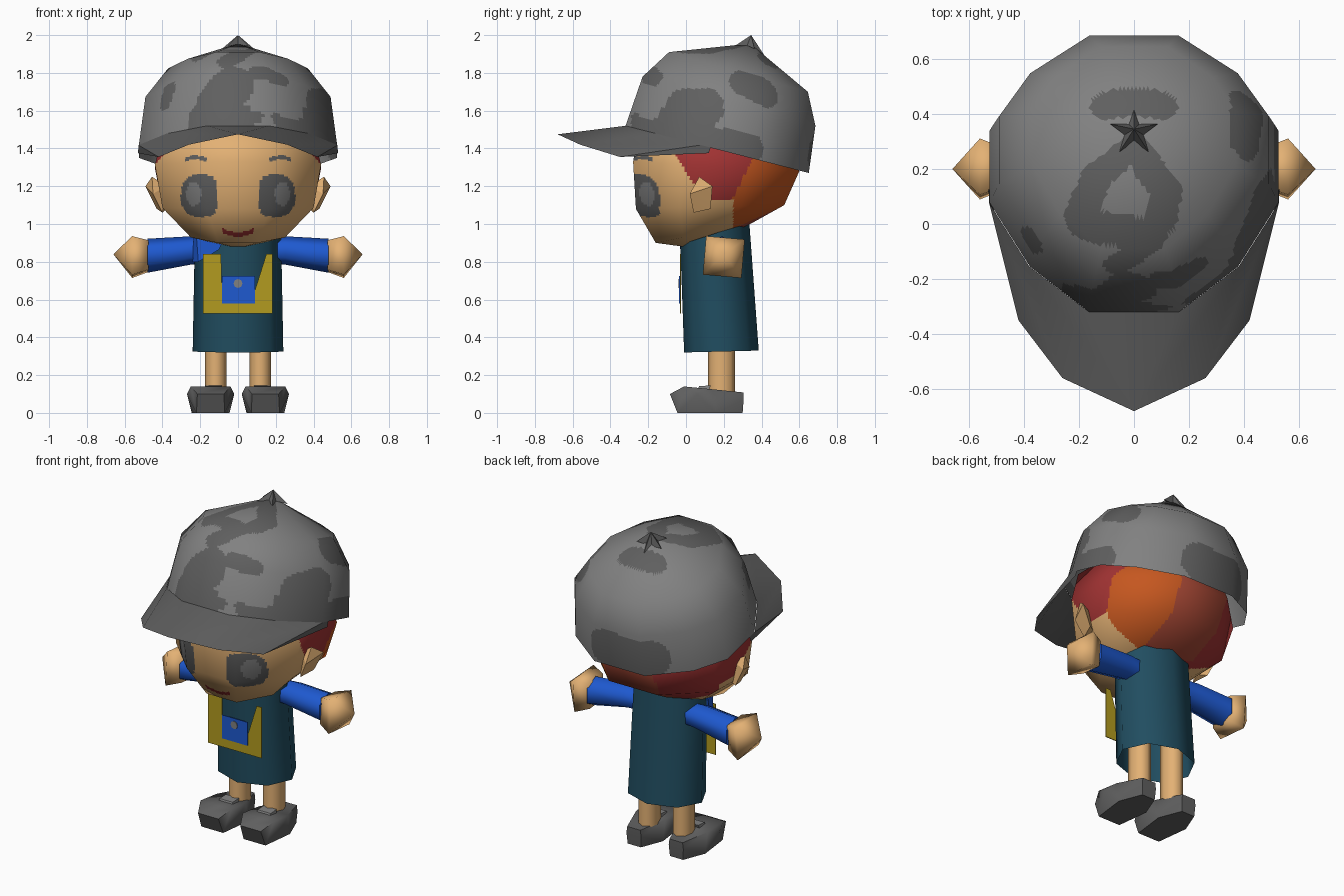
import bpy, bmesh, math
from mathutils import Vector as V

if "Cube" in bpy.data.objects:
    bpy.data.objects.remove(bpy.data.objects["Cube"])

COLOURS = {
    "skin": (0.77, 0.44, 0.175), "light_grey": (0.22, 0.22, 0.22),
    "dark_grey": (0.115, 0.115, 0.115), "teal": (0.015, 0.075, 0.118),
    "blue": (0.013, 0.10, 0.63), "yellow": (0.45, 0.33, 0.014),
    "red": (0.36, 0.033, 0.033), "orange": (0.56, 0.095, 0.014), "auburn": (0.36, 0.06, 0.033),
}
MAT = {}
for key, rgb in COLOURS.items():
    MAT[key] = bpy.data.materials.new(key)
    MAT[key].diffuse_color = (*rgb, 1)


def finish(name, bm, mats, angle=40, rule=None):
    """Turn a bmesh into an object, colouring faces by an optional rule."""
    bmesh.ops.recalc_face_normals(bm, faces=bm.faces)
    if rule:
        for f in bm.faces:
            f.material_index = mats.index(rule(f.calc_center_median()))
    lay, normals = bm.verts.layers.float_vector.get("soft"), None
    if lay:
        normals = [V(v[lay]).normalized() for v in bm.verts]
        bm.verts.layers.float_vector.remove(lay)
    me = bpy.data.meshes.new(name)
    bm.to_mesh(me)
    bm.free()
    for m in mats:
        me.materials.append(MAT[m])
    ob = bpy.data.objects.new(name, me)
    bpy.context.collection.objects.link(ob)
    bpy.ops.object.select_all(action='DESELECT')
    ob.select_set(True)
    bpy.context.view_layer.objects.active = ob
    if normals:
        bpy.ops.object.shade_smooth()
        me.normals_split_custom_set_from_vertices(normals)
    elif angle:
        bpy.ops.object.shade_smooth_by_angle(angle=math.radians(angle))


def loft(rings, bottom=True, top=True):
    """Skin a list of equal rings; a one-point end ring makes a fan."""
    bm = bmesh.new()
    vs = [[bm.verts.new(p) for p in r] for r in rings]
    for a, b in zip(vs, vs[1:]):
        n = max(len(a), len(b))
        for i in range(n):
            j = (i + 1) % n
            if len(b) == 1:
                bm.faces.new((a[i], a[j], b[0]))
            elif len(a) == 1:
                bm.faces.new((a[0], b[j], b[i]))
            else:
                bm.faces.new((a[i], a[j], b[j], b[i]))
    if bottom and len(vs[0]) > 2:
        bm.faces.new(vs[0][::-1])
    if top and len(vs[-1]) > 2:
        bm.faces.new(vs[-1])
    return bm


def hull(points):
    bm = bmesh.new()
    for p in points:
        bm.verts.new(p)
    bmesh.ops.convex_hull(bm, input=bm.verts)
    return bm


def tilted(rx, yf, zf, yb, zb, n=8, phase=None):
    """Ring of half width rx, tilted between a front and a back height."""
    phase = math.pi / n if phase is None else phase
    k = 1 / math.cos(phase)
    out = []
    for i in range(n):
        a = math.tau * i / n + phase
        t = 0.5 + 0.5 * math.sin(a) * k
        out.append((rx * math.cos(a) * k, yf + (yb - yf) * t, zf + (zb - zf) * t))
    return out


HALF = [(.31, 0), (.72, .17), (1, .41), (1, .68), (.77, .85), (.33, 1)]


def cap_ring(rx, yf, zf, yb, zb):
    """Twelve-sided tilted ring, fuller at the back."""
    both = HALF + [(-x, t) for x, t in reversed(HALF)]
    return [(rx * x, yf + (yb - yf) * t, zf + (zb - zf) * t) for x, t in both]


def refine(bm, cuts):
    """Grid the faces for painting, keeping the soft shading of the coarse form."""
    bmesh.ops.recalc_face_normals(bm, faces=bm.faces)
    bm.normal_update()
    lay = bm.verts.layers.float_vector.new("soft")
    for v in bm.verts:
        v[lay] = v.normal
    bmesh.ops.subdivide_edges(bm, edges=bm.edges[:], cuts=cuts, use_grid_fill=True)


def seg_dist(p, a, b):
    a, b = V(a), V(b)
    d = b - a
    t = max(0, min(1, (p - a).dot(d) / max(d.length_squared, 1e-9)))
    return (p - a - d * t).length


# cap dome with blotches
DARK = [((-.20, -.30, 1.56), (.42, -.12, 1.52), .10), ((.46, -.04, 1.62), (.5, .08, 1.62), .12),
        ((.5, 0, 1.46), (.52, .34, 1.40), .08), ((-.12, -.26, 1.62), (-.02, -.24, 1.74), .11),
        ((-.42, -.08, 1.66), (-.40, -.08, 1.72), .07),
        ((0, .28, 1.94), (-.14, .17, 1.92), .05), ((-.14, .17, 1.92), (-.2, .02, 1.90), .06),
        ((0, .28, 1.94), (.12, .12, 1.93), .055), ((.12, .12, 1.93), (.10, .02, 1.92), .06),
        ((-.2, .0, 1.90), (.06, -.04, 1.91), .06), ((.05, -.06, 1.91), (-.06, -.15, 1.86), .05),
        ((-.1, .44, 1.87), (.1, .44, 1.87), .065), ((.42, .32, 1.76), (.42, .42, 1.70), .09),
        ((-.2, .64, 1.38), (.08, .67, 1.38), .12), ((.1, -.21, 1.80), (.25, -.17, 1.78), .05)]
LIGHT = [((.1, -.27, 1.63), (.33, -.18, 1.60), .045)]


def camo(c):
    inside = lambda blobs: any(seg_dist(c, a, b) < r for a, b, r in blobs)
    return "dark_grey" if inside(DARK) and not inside(LIGHT) else "light_grey"


bm = loft([cap_ring(.525, -.32, 1.52, .65, 1.27), cap_ring(.49, -.23, 1.78, .685, 1.52),
           cap_ring(.37, -.09, 1.91, .645, 1.70), [(0, .34, 1.955)]], bottom=False)
refine(bm, 16)
finish("cap_dome", bm, ["light_grey", "dark_grey"], 50, camo)

# cap brim
inner = [(.527, .13, 1.405), (.527, .078, 1.418), (.38, -.155, 1.478), (.163, -.32, 1.52)]
outer = [(.53, .12, 1.375), (.42, -.35, 1.355), (.26, -.56, 1.42), (0, -.68, 1.475)]
flip = lambda pts: [(-x, y, z) for x, y, z in pts]
bm = bmesh.new()
R, L = ([bm.verts.new(p) for p in s] for s in (inner, flip(inner)))
RO, LO = ([bm.verts.new(p) for p in s] for s in (outer[:3], flip(outer[:3])))
tip = bm.verts.new(outer[3])
for i, o in ((R, RO + [tip]), (L, LO + [tip])):
    for k in range(3):
        bm.faces.new((i[k], o[k], o[k + 1], i[k + 1]))
bm.faces.new((R[3], tip, L[3]))
finish("cap_brim", bm, ["dark_grey"], 40)

# star button on the crown
star = []
for i in range(10):
    r, a = (.09 if i % 2 == 0 else .036), math.pi / 2 + i * math.pi / 5
    y = .335 + r * math.sin(a)
    star.append((r * math.cos(a), y, 1.945 - max(0, y - .34) * .8))
finish("cap_button", loft([star, [(0, .345, 2.0)]]), ["dark_grey"], 0)


# head with painted face and hair
def face_paint(c):
    x, y, z = abs(c.x), c.y, c.z
    if y < .05:
        power = 4 if x < .205 else 2
        if abs((x - .205) / .097) ** power + abs((z - 1.15) / .112) ** 3 < 1:
            iris = ((x - .235) / .04) ** 2 + ((z - 1.16) / .065) ** 2 < 1
            return "light_grey" if iris else "dark_grey"
        if abs(x - .225) < .055 and abs(z - 1.352 + 4 * (x - .225) ** 2) < .011:
            return "dark_grey"
        if x < .08 and abs(z - .945 - x * x * 3) < .011:
            return "red"
    front = -.06 + .65 * (1.37 - z) if z > 1.13 else .25
    if y > front and z > .98:
        if c.x > .155 and y > .37 - .5 * (1.38 - z):
            return "orange"
        return "auburn" if x < .18 and y > .3 else "red"
    return "skin"


bm = loft([[(0, .06, .87)], tilted(.25, -.16, .90, .34, 1.0), tilted(.40, -.265, 1.08, .52, 1.1),
           tilted(.44, -.28, 1.33, .60, 1.28), tilted(.39, -.25, 1.5, .52, 1.5)])
refine(bm, 22)
finish("head", bm, ["skin", "dark_grey", "light_grey", "red", "orange", "auburn"], 50, face_paint)

# dress
bm = loft([tilted(.24, -.01, .32, .385, .33, 8, 0), tilted(.228, -.03, .89, .335, 1.01, 8, 0)],
          bottom=False)
finish("dress", bm, ["teal"], 65)


# flat front panels
def plate(name, outline, y, mat, thick=.005):
    bm = bmesh.new()
    f = bm.faces.new([bm.verts.new((x, y, z)) for x, z in outline])
    ext = bmesh.ops.extrude_face_region(bm, geom=[f])
    bmesh.ops.translate(bm, vec=(0, thick, 0),
                        verts=[v for v in ext["geom"] if isinstance(v, bmesh.types.BMVert)])
    finish(name, bm, [mat], 0)


plate("apron_bag", [(-.185, .525), (.182, .525), (.182, .84), (.15, .84), (.09, .65),
                    (-.085, .65), (-.09, .84), (-.185, .84)], -.031, "yellow")
plate("apron_pocket", [(-.085, .58), (.09, .58), (.09, .725), (-.085, .725)], -.036, "blue")
plate("pocket_button", [(.024 * math.cos(i * math.pi / 4), .685 + .024 * math.sin(i * math.pi / 4))
                        for i in range(8)], -.040, "light_grey")

# blue shoulder piece at one side
finish("shoulder_strap", hull([(-.22, .05, .935), (-.085, -.035, .90), (-.10, -.03, .865), (-.21, .03, .80),
                               (-.24, .10, .80), (-.235, .12, .94)]), ["blue"], 30)


def xring(x, cy, cz, ry, rz, n, turn):
    return [(x, cy + ry * math.cos(math.tau * i / n + turn), cz + rz * math.sin(math.tau * i / n + turn))
            for i in range(n)]


for s, side in ((1, "right"), (-1, "left")):
    m = lambda pts: [(s * x, y, z) for x, y, z in pts]
    # sleeve and hand
    bm = loft([m(xring(.16, .19, .86, .08, .07, 6, .52)), m(xring(.25, .19, .86, .09, .075, 6, .52)),
               m(xring(.48, .2, .832, .10, .09, 6, .52))])
    finish(side + "_sleeve", bm, ["blue"], 65)
    bm = loft([m(xring(.475, .2, .83, .10, .11, 4, .7)), m(xring(.56, .2, .825, .145, .145, 4, .7)),
               m([(.66, .2, .84)])])
    finish(side + "_hand", bm, ["skin"], 85)
    # ear
    pts = [(.455, .07, 1.25), (.49, .14, 1.20), (.43, .13, 1.08), (.40, .04, 1.06), (.45, .02, 1.16),
           (.38, .08, 1.20), (.38, .10, 1.08)]
    finish(side + "_ear", hull(m(pts)), ["skin"], 20)
    # leg
    leg = [m([(.118 + .058 * math.cos(i * math.pi / 4), .188 + .072 * math.sin(i * math.pi / 4), z)
              for i in range(8)]) for z in (.08, .5)]
    finish(side + "_leg", loft(leg), ["skin"], 65)
    # shoe
    half = [(.045, .30, 0), (.10, .16, 0), (.075, -.045, 0), (.125, .06, .10), (.05, .305, .07),
            (.045, .305, .108), (.10, .14, .125), (.105, -.01, .14), (.07, -.085, .10)]
    finish(side + "_shoe", hull([(s * .145 + x * k, y, z) for x, y, z in half for k in (1, -1)]),
           ["dark_grey"], 60)
    # shoe tongue
    tongue = [(.05, .06, .12), (.05, .12, .12), (.045, .07, .142), (.045, .13, .145)]
    finish(side + "_shoe_tongue", hull([(s * .13 + x * k, y, z) for x, y, z in tongue for k in (1, -1)]),
           ["light_grey"], 30)

for m in bpy.data.materials:
    if m.users and not m.is_grease_pencil:
        m.use_nodes = True
        m.node_tree.nodes["Principled BSDF"].inputs["Base Color"].default_value = m.diffuse_color
